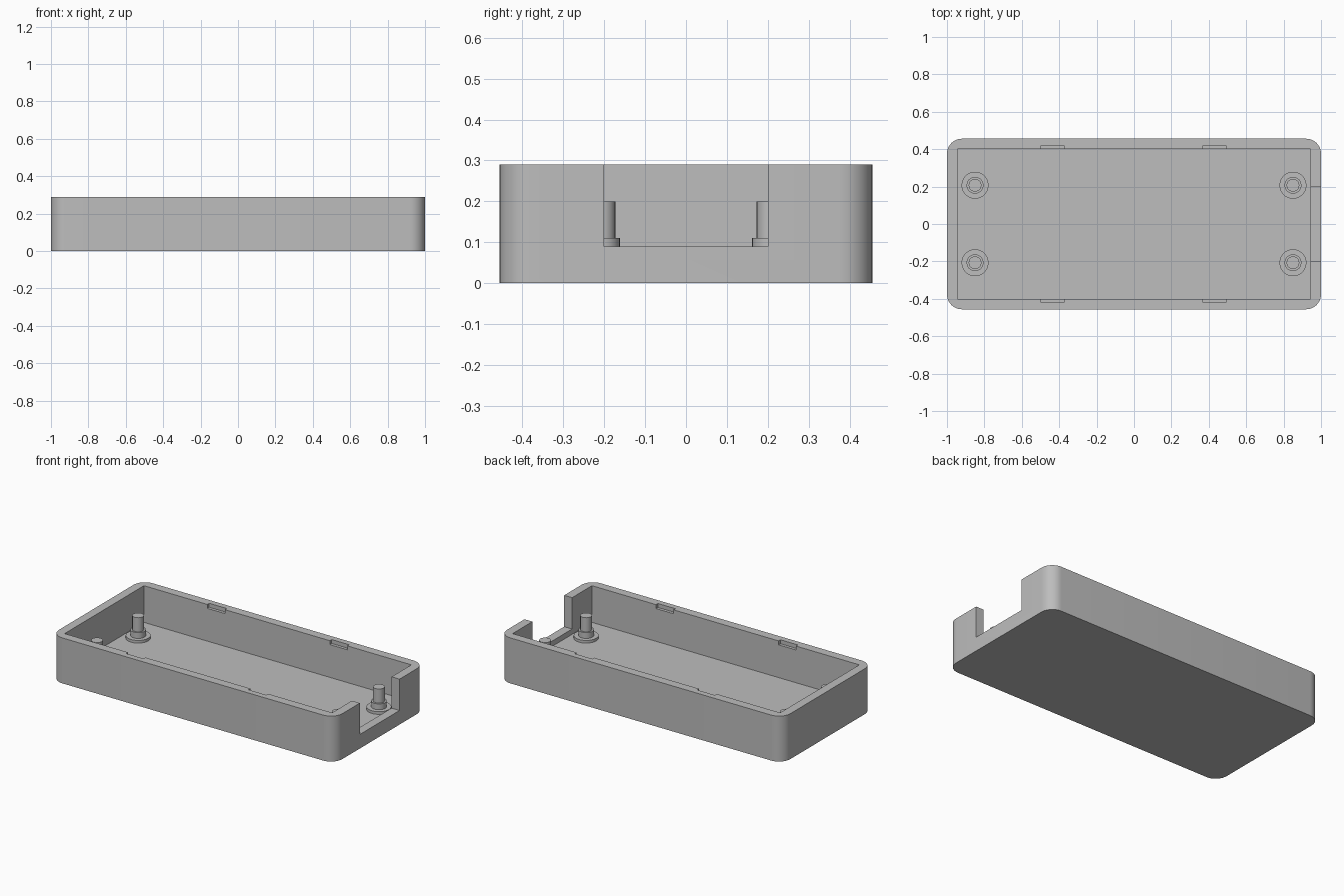
import bpy, bmesh, math

cube = bpy.data.objects.get("Cube")
if cube:
    bpy.data.objects.remove(cube, do_unlink=True)

LENGTH, WIDTH, HEIGHT = 2.0, 0.912, 0.29
WALL, FLOOR, CORNER = 0.056, 0.056, 0.08

grey = bpy.data.materials.new("plain grey")
grey.use_nodes = True
colour = (0.51, 0.51, 0.51, 1)
grey.diffuse_color = colour
grey.node_tree.nodes["Principled BSDF"].inputs["Base Color"].default_value = colour


def finish(name, bm):
    bmesh.ops.recalc_face_normals(bm, faces=bm.faces[:])
    mesh = bpy.data.meshes.new(name)
    bm.to_mesh(mesh)
    bm.free()
    mesh.materials.append(grey)
    obj = bpy.data.objects.new(name, mesh)
    bpy.context.collection.objects.link(obj)
    return obj


def smooth(obj):
    bpy.ops.object.select_all(action="DESELECT")
    obj.select_set(True)
    bpy.context.view_layer.objects.active = obj
    bpy.ops.object.shade_smooth_by_angle(angle=math.radians(30))


def box(name, low, high, radius=0):
    """Box between two corners, optionally with rounded upright edges."""
    bm = bmesh.new()
    bmesh.ops.create_cube(bm, size=1)
    for v in bm.verts:
        v.co = [(a + b) / 2 + c * (b - a) for a, b, c in zip(low, high, v.co)]
    if radius:
        upright = [e for e in bm.edges
                   if abs(e.verts[0].co.z - e.verts[1].co.z) > 0.1]
        bmesh.ops.bevel(bm, geom=upright, offset=radius, segments=10,
                        profile=0.5, affect="EDGES")
    return finish(name, bm)


def cut(target, cutter):
    cutter.hide_render = True
    mod = target.modifiers.new("cut", "BOOLEAN")
    mod.operation, mod.solver, mod.object = "DIFFERENCE", "EXACT", cutter
    bpy.ops.object.select_all(action="DESELECT")
    target.select_set(True)
    bpy.context.view_layer.objects.active = target
    bpy.ops.object.modifier_apply(modifier=mod.name)
    bpy.data.objects.remove(cutter, do_unlink=True)


def turned(name, profile, x, y, sides=32):
    """Solid of revolution from (radius, height) points."""
    bm = bmesh.new()
    rings = [[bm.verts.new((x + r * math.cos(math.tau * i / sides),
                            y + r * math.sin(math.tau * i / sides), z))
              for i in range(sides)] for r, z in profile]
    for a, b in zip(rings, rings[1:]):
        for i in range(sides):
            j = (i + 1) % sides
            bm.faces.new((a[i], a[j], b[j], b[i]))
    bm.faces.new(rings[0])
    bm.faces.new(rings[-1])
    obj = finish(name, bm)
    smooth(obj)


# Open tray with rounded outer corners
X, Y = LENGTH / 2, WIDTH / 2
tray = box("tray", (-X, -Y, 0), (X, Y, HEIGHT), CORNER)
cut(tray, box("cavity", (WALL - X, WALL - Y, FLOOR), (X - WALL, Y - WALL, 0.5)))

# Opening in the end wall
cut(tray, box("end_opening", (X - 0.1, -0.2, 0.09), (X + 0.1, 0.2, 0.5)))

# Shallow clip slots along the inside of the rim
for x in (-0.435, 0.43):
    for side in (-1, 1):
        ys = sorted((side * (Y - WALL - 0.05), side * (Y - WALL + 0.019)))
        cut(tray, box("clip_slot", (x - 0.062, ys[0], HEIGHT - 0.025),
                      (x + 0.062, ys[1], 0.5)))
smooth(tray)

# Stepped mounting posts: flange, collar and pin
post = [(0.072, FLOOR - 0.01), (0.072, 0.073), (0.045, 0.073),
        (0.045, 0.11), (0.034, 0.11), (0.034, 0.2)]
for x, end in ((-0.85, "right"), (0.85, "left")):
    for y, row in ((-0.207, "front"), (0.207, "back")):
        turned(f"{row}_{end}_post", post, x, y)
